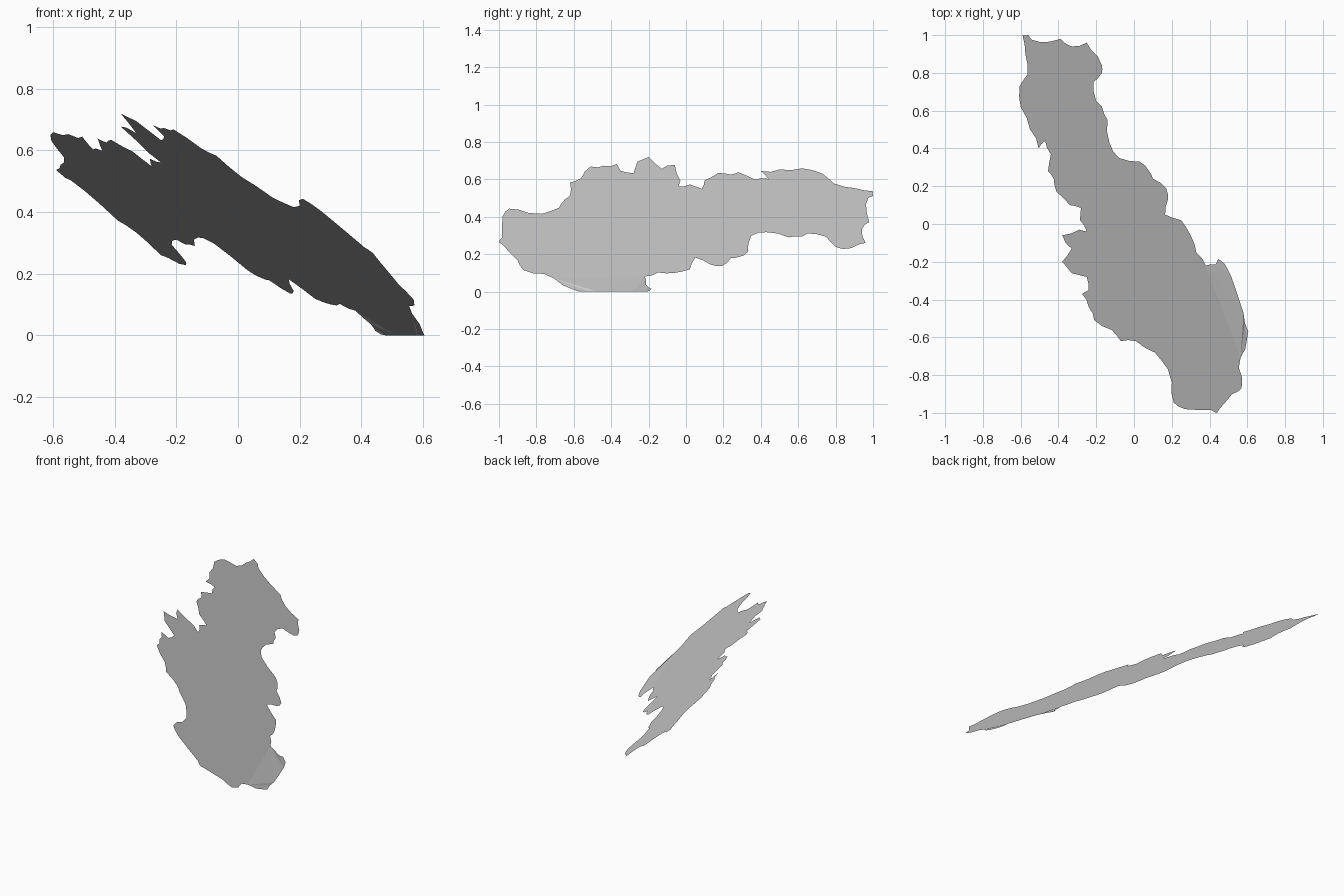
import bpy, bmesh, random
from mathutils import Vector

if "Cube" in bpy.data.objects:
    bpy.data.objects.remove(bpy.data.objects["Cube"])

random.seed(4)

# Right-hand edge of the torn sheet in plan, back to front
right_edge = [
    (-.56, 1), (-.54, .975), (-.45, .965), (-.39, .98), (-.33, .94), (-.25, .96),
    (-.225, .92), (-.17, .84), (-.17, .8), (-.215, .75), (-.2, .65), (-.17, .62),
    (-.14, .55), (-.13, .43), (-.08, .35), (.03, .33), (.08, .28), (.1, .24),
    (.17, .19), (.18, .13), (.165, .05), (.25, .02), (.3, -.06), (.33, -.15),
    (.38, -.22), (.43, -.215), (.445, -.185), (.48, -.21), (.54, -.35),
    (.58, -.47), (.605, -.57), (.59, -.66), (.555, -.76), (.57, -.87),
    (.52, -.9), (.46, -.97), (.44, -1)]

# Left-hand edge, front to back
left_edge = [
    (.41, -.985), (.27, -.98), (.21, -.945), (.2, -.84), (.18, -.77), (.11, -.68),
    (.05, -.65), (.01, -.62), (-.07, -.62), (-.12, -.56), (-.21, -.51),
    (-.24, -.44), (-.275, -.37), (-.24, -.35), (-.25, -.28), (-.33, -.26),
    (-.38, -.2), (-.33, -.13), (-.38, -.06), (-.29, -.03), (-.25, -.04),
    (-.285, .02), (-.28, .085), (-.34, .1), (-.41, .17), (-.425, .24),
    (-.455, .28), (-.44, .37), (-.47, .44), (-.505, .4), (-.55, .5), (-.6, .62),
    (-.605, .73), (-.565, .79), (-.575, .9), (-.59, 1)]


def roughen(points, amount):
    """Insert a slightly displaced midpoint on each edge of a closed outline."""
    out = []
    for p, q in zip(points, points[1:] + points[:1]):
        d = q - p
        out += [p, (p + q) / 2 + Vector((-d.y, d.x)) * random.uniform(-amount, amount)]
    return out


def height(p):
    """Tilted plane the sheet lies in."""
    return max(0, .337 - .848 * p.x - .301 * p.y)


# Flat sheet with a ragged outline
outline = roughen([Vector(p) for p in right_edge + left_edge], .1)
bm = bmesh.new()
face = bm.faces.new([bm.verts.new((p.x, p.y, height(p))) for p in outline])
face.normal_update()
if face.normal.z < 0:
    face.normal_flip()
bmesh.ops.triangulate(bm, faces=[face])
mesh = bpy.data.meshes.new("ragged_sheet")
bm.to_mesh(mesh)
bm.free()
bpy.context.collection.objects.link(bpy.data.objects.new("ragged_sheet", mesh))
